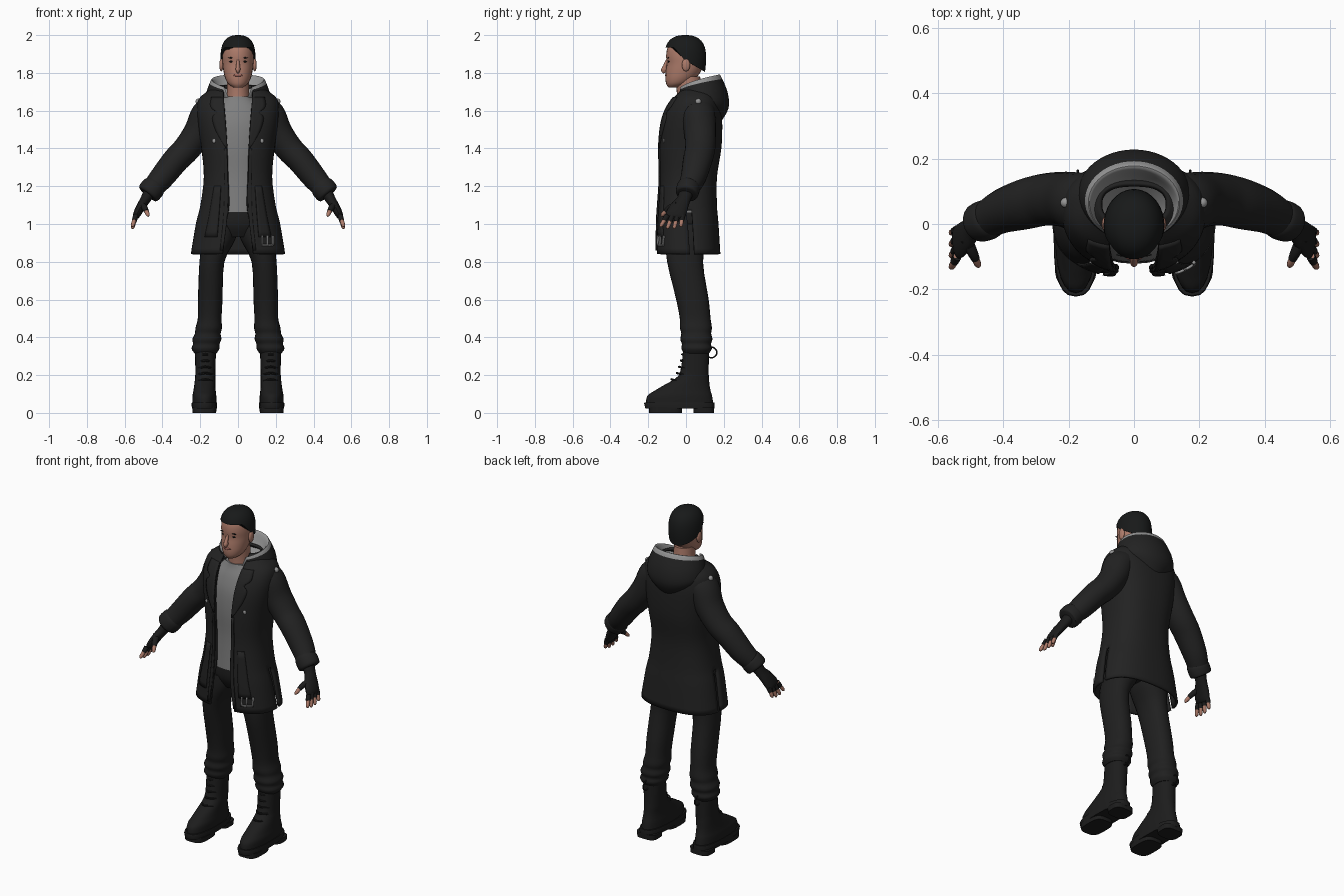
import bpy, bmesh
from math import sin, cos, pi, asin, sqrt
from mathutils import Vector

if "Cube" in bpy.data.objects:
    bpy.data.objects.remove(bpy.data.objects["Cube"])


def material(name, *rgb):
    mat = bpy.data.materials.new(name)
    mat.use_nodes = True
    colour = (*rgb, 1) if len(rgb) == 3 else (rgb[0], rgb[0], rgb[0], 1)
    mat.diffuse_color = colour
    bsdf = mat.node_tree.nodes["Principled BSDF"]
    bsdf.inputs["Base Color"].default_value = colour
    bsdf.inputs["Roughness"].default_value = .8
    return mat


COAT = material("coat black", .016)
PANTS = material("trouser black", .014)
BOOT = material("boot black", .012)
GLOVE = material("glove black", .011)
HAIR = material("hair black", .009, .010, .010)
SHIRT = material("shirt grey", .21)
LINING = material("lining grey", .30)
SKIN = material("skin", .42, .20, .145)
LIPS = material("lips", .30, .11, .09)


def finish(name, bm, mats, mirror=False, thick=0):
    """Turn a bmesh into a smooth-shaded object, optionally mirrored and thickened."""
    bmesh.ops.recalc_face_normals(bm, faces=bm.faces)
    mesh = bpy.data.meshes.new(name)
    bm.to_mesh(mesh)
    bm.free()
    for mat in mats:
        mesh.materials.append(mat)
    obj = bpy.data.objects.new(name, mesh)
    bpy.context.collection.objects.link(obj)
    bpy.ops.object.select_all(action='DESELECT')
    obj.select_set(True)
    bpy.context.view_layer.objects.active = obj
    bpy.ops.object.shade_smooth_by_angle(angle=pi / 4)
    if mirror:
        obj.modifiers.new("mirror", 'MIRROR')
    if thick:
        solid = obj.modifiers.new("thickness", 'SOLIDIFY')
        solid.thickness, solid.offset = thick, 0
    return obj


def spline(rows, steps=4):
    """Catmull-Rom samples through rows of numbers."""
    out = []
    for i in range(len(rows) - 1):
        quad = (rows[max(i - 1, 0)], rows[i], rows[i + 1], rows[min(i + 2, len(rows) - 1)])
        for s in range(steps):
            t = s / steps
            out.append([b + .5 * t * (c - a + t * (2*a - 5*b + 4*c - d + t * (3*(b - c) + d - a)))
                        for a, b, c, d in zip(*quad)])
    return out + [list(rows[-1])]


def grid(bm, rows, closed=False, skip=lambda r, c: False, band=lambda r: 0):
    verts = [[bm.verts.new(p) for p in row] for row in rows]
    count = len(rows[0])
    for r in range(len(rows) - 1):
        for c in range(count if closed else count - 1):
            if not skip(r, c):
                d = (c + 1) % count
                face = bm.faces.new((verts[r][c], verts[r][d], verts[r + 1][d], verts[r + 1][c]))
                face.material_index = band(r)
    if closed:
        bm.faces.new(verts[0])
        bm.faces.new(verts[-1])


def power(value, p):
    return abs(value) ** p * (1 if value >= 0 else -1)


def oval(x, rx, front, back, t, p):
    """Point on a rounded-box outline; t = 0 is the back, pi the front."""
    return x + rx * power(sin(t), p), (front + back) / 2 + (back - front) / 2 * power(cos(t), p)


def loft(name, rings, mat, mirror=False, p=.9, n=24, steps=4):
    """Stack of level outlines given as (z, x, half width, front y, back y)."""
    bm = bmesh.new()
    grid(bm, [[(*oval(x, rx, f, b, 2 * pi * i / n, p), z) for i in range(n)]
              for z, x, rx, f, b in spline(rings, steps)], True)
    return finish(name, bm, [mat], mirror)


def tube(name, points, mat, n=16, steps=4, mirror=True):
    """Limb along a path of (x, y, z, thickness radius, breadth radius)."""
    samples = spline(points, steps)
    centres = [Vector(s[:3]) for s in samples]
    rows = []
    for i, s in enumerate(samples):
        along = (centres[min(i + 1, len(samples) - 1)] - centres[max(i - 1, 0)]).normalized()
        u = along.cross(Vector((0, 1, 0))).normalized()
        v = u.cross(along)
        rows.append([centres[i] + u * s[3] * cos(2 * pi * k / n) + v * s[4] * sin(2 * pi * k / n)
                     for k in range(n)])
    bm = bmesh.new()
    grid(bm, rows, True)
    return finish(name, bm, [mat], mirror)


def ball(name, centre, size, mat, mirror=True):
    bm = bmesh.new()
    bmesh.ops.create_uvsphere(bm, u_segments=16, v_segments=10, radius=1)
    bmesh.ops.scale(bm, vec=size, verts=bm.verts)
    bmesh.ops.translate(bm, vec=centre, verts=bm.verts)
    return finish(name, bm, [mat], mirror)


# Head, neck and face
loft("head", [(1.722, 0, .022, -.092, -.04), (1.74, 0, .05, -.104, .01), (1.77, 0, .067, -.109, .05),
              (1.81, 0, .077, -.107, .08), (1.85, 0, .082, -.102, .09), (1.89, 0, .084, -.105, .095),
              (1.93, 0, .08, -.099, .09), (1.965, 0, .062, -.078, .07), (1.98, 0, .03, -.04, .04)], SKIN, p=1)
loft("neck", [(1.6, 0, .07, -.05, .1), (1.68, 0, .06, -.048, .085), (1.78, 0, .058, -.055, .075)], SKIN, p=1)
tube("nose", [(0, -.099, 1.868, .006, .008), (0, -.112, 1.835, .011, .010),
              (0, -.115, 1.815, .012, .017), (0, -.108, 1.805, .006, .012)], SKIN, mirror=False)
ball("ear", (.088, .0, 1.842), (.011, .022, .034), SKIN)
ball("eye", (.034, -.091, 1.86), (.013, .005, .005), HAIR)
ball("eyebrow", (.035, -.094, 1.88), (.019, .005, .003), HAIR)
ball("mouth", (0, -.104, 1.787), (.025, .007, .007), LIPS, False)

# Short hair cap with a rising hairline
bm = bmesh.new()
rows = []
for r in range(13):
    row = []
    for k in range(40):
        t = 2 * pi * k / 40
        c = cos(t)
        low = 1.865 - .06 * c if c > 0 else 1.865 + .07 * min(1, -1.8 * c)
        z = low + (2 - low) * sin(pi / 2 * r / 12.5)
        u = max(0, (z - 1.86) / .14)
        s = max(0, 1 - u ** 3) ** .4 * (1 - max(0, 1.86 - z))
        row.append((.093 * s * sin(t), -.004 + .111 * s * c, z))
    rows.append(row)
grid(bm, rows, True)
finish("hair", bm, [HAIR])

# Shirt and trousers
loft("shirt", [(1.06, 0, .155, -.122, .13), (1.25, 0, .15, -.114, .13), (1.4, 0, .16, -.119, .15),
               (1.52, 0, .17, -.11, .15), (1.6, 0, .15, -.086, .14), (1.65, 0, .1, -.062, .11),
               (1.675, 0, .068, -.054, .09)], SHIRT)
loft("hips", [(.93, 0, .10, -.075, .09), (1.0, 0, .15, -.11, .13), (1.1, 0, .15, -.112, .13)], PANTS)
loft("trouser_leg", [(1.0, .085, .075, -.105, .12), (.92, .1, .087, -.108, .115), (.8, .138, .066, -.1, .09),
                     (.6, .147, .065, -.052, .12), (.5, .15, .063, -.033, .13), (.45, .155, .07, -.032, .137),
                     (.42, .16, .068, -.025, .133), (.39, .165, .077, -.03, .14), (.365, .168, .07, -.022, .132),
                     (.34, .172, .074, -.024, .137), (.315, .172, .058, -.01, .122)], PANTS, True, steps=3)

# Boots
loft("boot", [(.045, .178, .063, -.212, .145), (.09, .178, .063, -.205, .138), (.118, .177, .059, -.165, .13),
              (.145, .176, .056, -.12, .125), (.18, .174, .054, -.06, .122), (.22, .173, .053, -.03, .12),
              (.34, .172, .056, -.014, .122)], BOOT, True)
loft("sole", [(.022, .178, .066, -.215, .15), (.05, .178, .068, -.222, .151), (.056, .178, .066, -.219, .149)],
     BOOT, True, .75, steps=1)
for part, front, back in (("heel", .04, .148), ("tread", -.195, -.02)):
    loft(part, [(0, .178, .062, front, back), (.03, .178, .065, front, back)], BOOT, True, .6, steps=1)
for i in range(5):
    z = .17 + .033 * i
    y = -.072 + .058 * sqrt(i / 4)
    tube("lace", [(.135, y + .03, z, .005, .005), (.173, y - .006, z + .008, .006, .006),
                  (.211, y + .03, z, .005, .005)], BOOT, n=6)
for side in (-1, 1):
    bpy.ops.mesh.primitive_torus_add(location=(side * .172, .135, .32), rotation=(0, pi / 2, 0),
                                     major_radius=.028, minor_radius=.004,
                                     major_segments=20, minor_segments=6)
    loop = bpy.context.object
    loop.name = "boot_pull_loop"
    loop.data.materials.append(BOOT)

# Open coat body: rows of (z, opening half width, half width, front y, back y)
coat_rows = spline([(.84, .08, .243, -.15, .175), (1.0, .062, .216, -.148, .165), (1.1, .047, .192, -.142, .157),
                    (1.25, .052, .174, -.133, .157), (1.4, .057, .187, -.137, .18), (1.52, .064, .205, -.127, .185),
                    (1.6, .07, .212, -.104, .18), (1.66, .075, .2, -.068, .165), (1.70, .075, .152, -.03, .14),
                    (1.73, .07, .1, 0, .12)])
BOXY, COLUMNS = .8, 28
rows = []
for z, gap, rx, front, back in coat_rows:
    end = pi - asin(min(1, gap / rx) ** (1 / BOXY))
    rows.append([(*oval(0, rx, front, back, end * k / COLUMNS, BOXY), z) for k in range(COLUMNS + 1)])
bm = bmesh.new()
grid(bm, rows, skip=lambda r, c: c == 14 and coat_rows[r][0] < 1.07)  # side vents
finish("coat_body", bm, [COAT], True, .014)


def coat_front(z, x):
    """Front coat surface at a height and sideways distance."""
    for a, b in zip(coat_rows, coat_rows[1:]):
        if z <= b[0]:
            break
    t = (z - a[0]) / (b[0] - a[0])
    _, _, rx, front, back = [p + (q - p) * t for p, q in zip(a, b)]
    across = min(1, x / rx) ** (1 / BOXY)
    return (front + back) / 2 - (back - front) / 2 * sqrt(1 - across * across) ** BOXY


def patch(name, strip, mat, mirror=True, lift=.01):
    """Thin panel lying on the coat front, rows of (z, inner x, outer x)."""
    bm = bmesh.new()
    grid(bm, [[(x, coat_front(z, x) - lift, z) for x in [a + (b - a) * k / 4 for k in range(5)]]
              for z, a, b in spline(strip, 3)])
    finish(name, bm, [mat], mirror, .009)


patch("lapel", [(1.4, .056, .062), (1.49, .062, .115), (1.56, .067, .135), (1.59, .07, .115),
                (1.62, .072, .145), (1.67, .075, .14)], COAT)
patch("pocket_flap", [(1.2, .09, .125), (1.05, .1, .15), (.93, .11, .175)], COAT)
patch("front_placket", [(.86, .079, .095), (1.05, .056, .075), (1.25, .054, .07), (1.4, .058, .072)], COAT)

# Grey trims: studs, buttons and the strap buckle on the left hem
ball("shoulder_stud", (.209, .065, 1.648), (.016, .016, .016), LINING)
ball("chest_button", (.125, coat_front(1.44, .125) - .006, 1.44), (.012, .006, .012), LINING)
patch("buckle_bar", [(.885, .125, .185), (.893, .125, .185)], LINING, False, .016)
for x in (.125, .152, .18):
    patch("buckle_prong", [(.885, x, x + .007), (.94, x, x + .007)], LINING, False, .016)

# Hood hanging at the back: (half width, front y, back y, front z, back z)
hood = spline([(.085, -.05, .10, 1.66, 1.68), (.115, -.05, .14, 1.68, 1.73), (.136, -.045, .172, 1.70, 1.79),
               (.15, -.05, .192, 1.69, 1.768), (.17, -.05, .222, 1.665, 1.69), (.166, -.04, .224, 1.65, 1.61),
               (.11, 0, .178, 1.64, 1.53)])
rows = []
for rx, front, back, low, high in hood:
    row = []
    for k in range(21):
        t = pi * .82 * k / 20
        blend = ((1 + cos(t)) / 2) ** (.5 if high > low else 1.5)
        row.append((*oval(0, rx, front, back, t, 1), low + (high - low) * blend))
    rows.append(row)
bm = bmesh.new()
grid(bm, rows, band=lambda r: 0 if r < 12 else 1)
finish("hood", bm, [LINING, COAT], True)

# Sleeves and cuffs
tube("sleeve", [(.12, .058, 1.61, .075, .095), (.165, .065, 1.575, .085, .092), (.21, .075, 1.485, .078, .085),
                (.27, .075, 1.4, .073, .08), (.328, .062, 1.34, .07, .078), (.4, .04, 1.25, .065, .068),
                (.452, .012, 1.188, .056, .056)], COAT, 20)
tube("cuff", [(.435, .02, 1.208, .056, .056), (.447, .014, 1.194, .064, .062),
              (.474, .004, 1.164, .063, .06), (.48, .002, 1.157, .05, .048)], COAT, 20)

# Fingerless gloves and hands
tube("glove", [(.462, .005, 1.18, .034, .04), (.49, -.012, 1.13, .027, .036), (.515, -.035, 1.09, .024, .047),
               (.536, -.055, 1.05, .02, .052), (.543, -.06, 1.034, .012, .045)], GLOVE)
for i in range(4):
    base = Vector((.541, -.099 + .027 * i, 1.045))
    tip = Vector((.56, -.136 + .036 * i, .985 - .012 * sin(pi * i / 3)))
    middle = base.lerp(tip, .45)
    tube("glove_finger", [(*base, .014, .015), (*middle, .013, .013)], GLOVE, 10)
    tube("finger", [(*base, .011, .011), (*middle, .011, .011), (*base.lerp(tip, .85), .01, .01),
                    (*tip, .004, .004)], SKIN, 10)
tube("glove_thumb", [(.513, -.045, 1.105, .018, .02), (.495, -.085, 1.085, .016, .017),
                     (.484, -.108, 1.067, .013, .013)], GLOVE, 10)
tube("thumb", [(.49, -.095, 1.078, .011, .011), (.478, -.122, 1.052, .011, .011),
               (.474, -.13, 1.04, .004, .004)], SKIN, 10)
